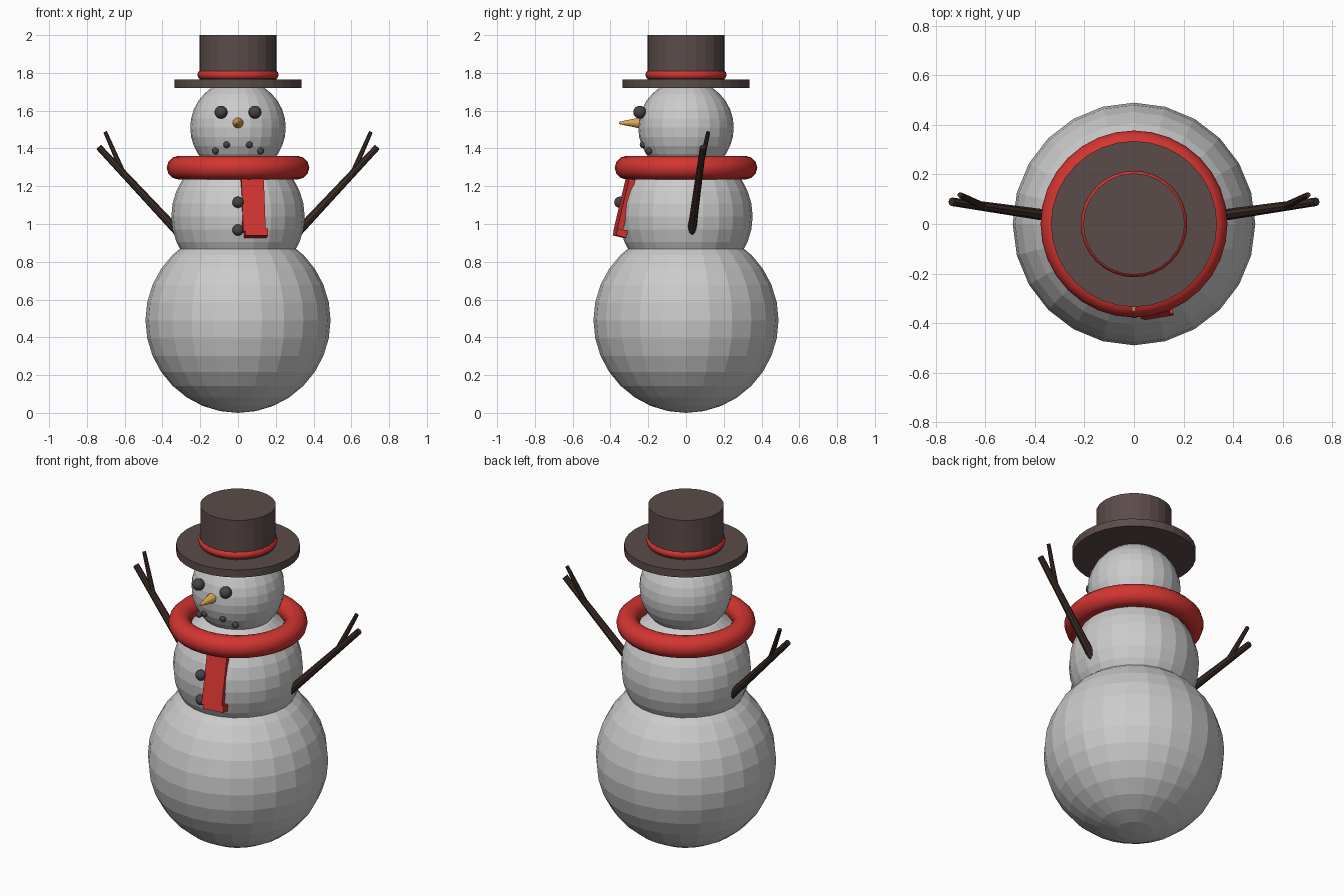
import bpy
from math import radians
from mathutils import Vector

if "Cube" in bpy.data.objects:
    bpy.data.objects.remove(bpy.data.objects["Cube"])


def colour(name, rgb):
    m = bpy.data.materials.new(name)
    m.diffuse_color = (*rgb, 1)
    m.use_nodes = True
    m.node_tree.nodes["Principled BSDF"].inputs["Base Color"].default_value = m.diffuse_color
    return m


RED = colour("red_wool", (0.65, 0.035, 0.03))
FELT = colour("hat_felt", (0.105, 0.072, 0.068))
COAL = colour("coal", (0.06, 0.06, 0.065))
CARROT = colour("carrot", (0.75, 0.38, 0.09))
WOOD = colour("wood", (0.045, 0.025, 0.02))


def finish(name, mat=None, smooth=False):
    ob = bpy.context.object
    ob.name = name
    if mat:
        ob.data.materials.append(mat)
    if smooth:
        bpy.ops.object.shade_smooth()
    return ob


def ball(name, loc, r, seg=24, rings=16, mat=None, smooth=False):
    bpy.ops.mesh.primitive_uv_sphere_add(segments=seg, ring_count=rings, radius=r, location=loc)
    return finish(name, mat, smooth)


def disc(name, r, z0, z1, seg, mat):
    bpy.ops.mesh.primitive_cylinder_add(vertices=seg, radius=r, depth=z1 - z0,
                                        location=(0, 0, (z0 + z1) / 2))
    return finish(name, mat)


def ring(name, major, minor, z, mat):
    bpy.ops.mesh.primitive_torus_add(major_segments=32, minor_segments=12, major_radius=major,
                                     minor_radius=minor, location=(0, 0, z))
    return finish(name, mat, True)


def stick(name, a, b, r1, r2, seg, mat):
    a, b = Vector(a), Vector(b)
    d = b - a
    bpy.ops.mesh.primitive_cone_add(vertices=seg, radius1=r1, radius2=r2, depth=d.length,
                                    location=(a + b) / 2,
                                    rotation=d.to_track_quat('Z', 'Y').to_euler())
    return finish(name, mat)


def block(name, loc, size, rot, mat):
    bpy.ops.mesh.primitive_cube_add(size=1, location=loc, rotation=rot)
    bpy.context.object.scale = size
    return finish(name, mat)


# Snow body
ball("lower_body", (0, 0, 0.49), 0.49)
ball("middle_body", (0, 0, 1.04), 0.353)
ball("head", (0, 0, 1.51), 0.253)

# Hat
disc("hat_brim", 0.335, 1.72, 1.765, 32, FELT)
disc("hat_crown", 0.205, 1.76, 2.0, 24, FELT)
ring("hat_band", 0.19, 0.025, 1.79, RED)

# Scarf with hanging tail and end fold
ring("scarf", 0.315, 0.0625, 1.298, RED)
tilt = (radians(-13.5), 0, radians(9))
block("scarf_tail", (0.08, -0.327, 1.10), (0.12, 0.032, 0.29), tilt, RED)
block("scarf_tail_end", (0.095, -0.348, 0.952), (0.122, 0.055, 0.038), tilt, RED)

# Face and buttons
stick("nose", (0, -0.225, 1.535), (0, -0.354, 1.535), 0.033, 0.006, 12, CARROT)
for z, y in ((1.115, -0.35), (0.968, -0.348)):
    ball("button", (0, y, z), 0.03, 16, 10, COAL, True)

# Mirrored parts: eyes, mouth stones, arms with a twig
for side, s in (("left", -1), ("right", 1)):
    ball(side + "_eye", (s * 0.09, -0.245, 1.592), 0.034, 16, 10, COAL, True)
    for x, y, z in ((0.06, -0.227, 1.42), (0.12, -0.196, 1.386)):
        ball(side + "_mouth_stone", (s * x, y, z), 0.018, 12, 8, COAL, True)
    stick(side + "_arm", (s * 0.305, 0.028, 0.945), (s * 0.737, 0.09, 1.407),
          0.024, 0.017, 8, WOOD)
    stick(side + "_twig", (s * 0.61, 0.072, 1.275), (s * 0.703, 0.118, 1.487),
          0.015, 0.011, 8, WOOD)
